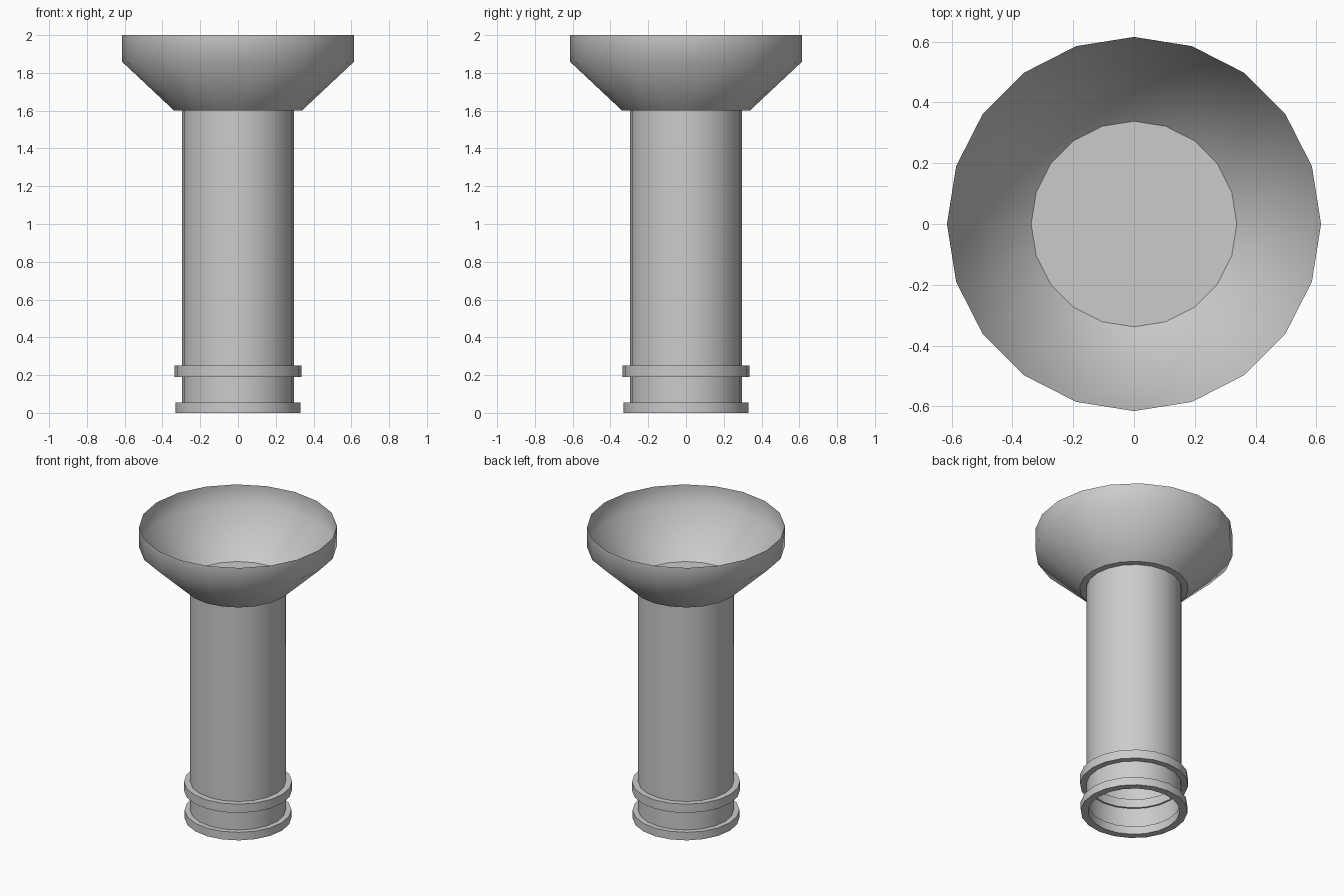
import bpy, bmesh
from math import cos, sin, tau, radians

if "Cube" in bpy.data.objects:
    bpy.data.objects.remove(bpy.data.objects["Cube"])

SIDES = 20


def lathe(name, profile, closed=False, angle=60):
    """Revolve (radius, z) points about z; closed joins the last point to the first."""
    bm = bmesh.new()
    rings = []
    for r, z in profile:
        if r == 0:
            rings.append([bm.verts.new((0, 0, z))] * SIDES)
        else:
            rings.append([bm.verts.new((r * cos(tau * i / SIDES), r * sin(tau * i / SIDES), z))
                          for i in range(SIDES)])
    pairs = list(zip(rings, rings[1:]))
    if closed:
        pairs.append((rings[-1], rings[0]))
    for a, b in pairs:
        for i in range(SIDES):
            j = (i + 1) % SIDES
            bm.faces.new(dict.fromkeys((a[i], a[j], b[j], b[i])))
    mesh = bpy.data.meshes.new(name)
    bm.to_mesh(mesh)
    bm.free()
    obj = bpy.data.objects.new(name, mesh)
    bpy.context.collection.objects.link(obj)
    bpy.ops.object.select_all(action='DESELECT')
    obj.select_set(True)
    bpy.context.view_layer.objects.active = obj
    bpy.ops.object.shade_smooth_by_angle(angle=radians(angle))
    return obj


# Hollow stem, open at the bottom
lathe("stem", [(0.297, 0), (0.297, 1.6)])

# Thin-walled flared bowl and its flat floor
lathe("bowl_wall", [(0.338, 1.6), (0.615, 1.86), (0.615, 2.0)])
lathe("bowl_floor", [(0, 1.6), (0.338, 1.6)])

# Two square-section bands round the foot
for name, low, high, outer in (("lower_band", 0, 0.055, 0.332),
                               ("upper_band", 0.19, 0.25, 0.336)):
    lathe(name, [(outer, low), (outer, high), (0.285, high), (0.285, low)], closed=True)
